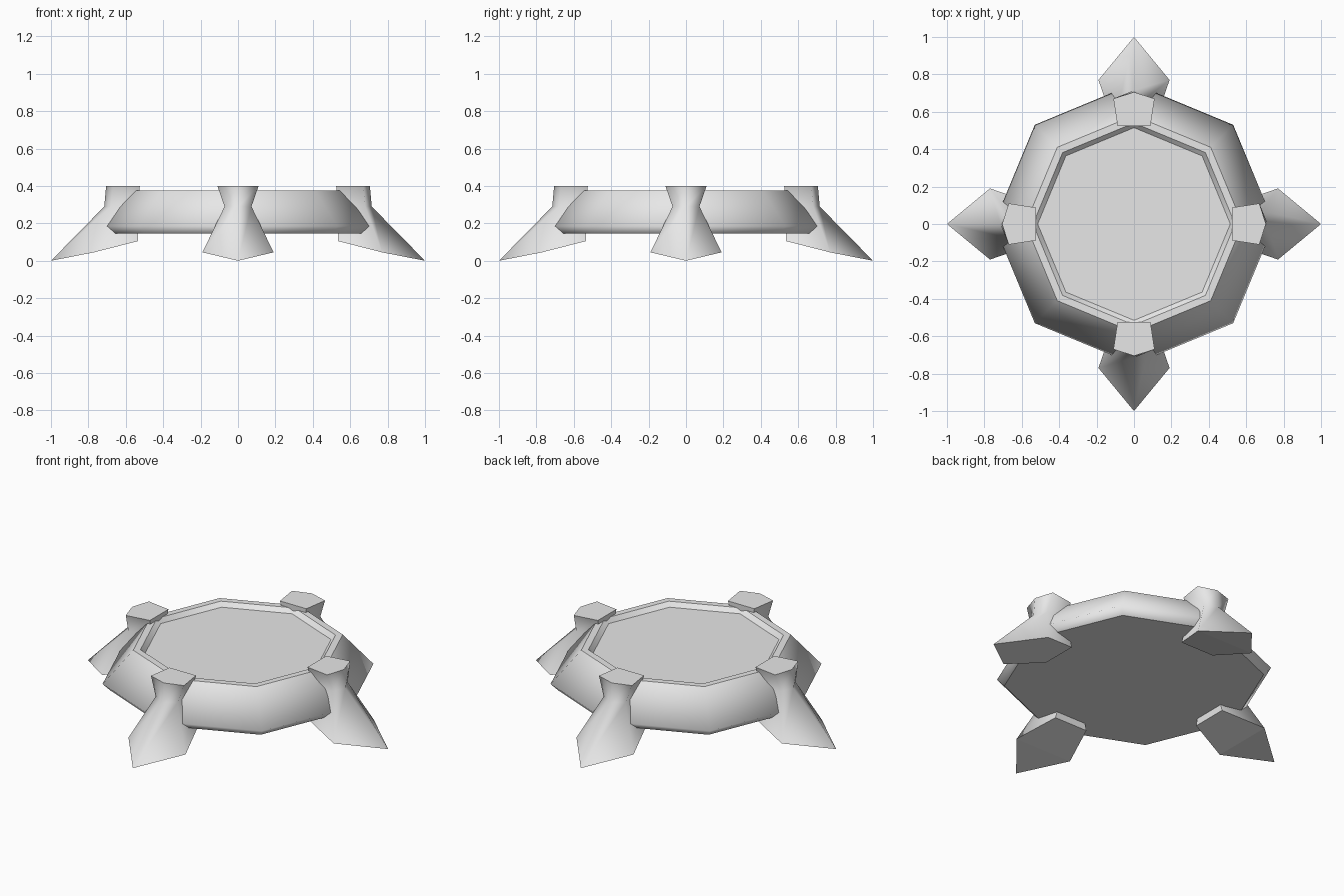
import bpy
import bmesh
from math import pi, cos, sin
from mathutils import Vector, Matrix

cube = bpy.data.objects.get("Cube")
if cube:
    bpy.data.objects.remove(cube, do_unlink=True)

grey = bpy.data.materials.new("light_grey")
grey.use_nodes = True
colour = (0.8, 0.8, 0.8, 1)
grey.diffuse_color = colour
grey.node_tree.nodes["Principled BSDF"].inputs["Base Color"].default_value = colour


def loft(name, rings, sharp_rings=(), flat_side=None, split_base=False):
    """Skin a stack of equal-sized rings (bottom first) and cap both ends."""
    bm = bmesh.new()
    rows = [[bm.verts.new(p) for p in ring] for ring in rings]
    n = len(rows[0])
    for low, high in zip(rows, rows[1:]):
        for i in range(n):
            j = (i + 1) % n
            bm.faces.new((low[i], low[j], high[j], high[i]))
    caps = [bm.faces.new(rows[-1])]
    if split_base:
        # Creased sole: a pointed toe triangle and a heel quad
        b = rows[0]
        caps += [bm.faces.new((b[0], b[4], b[1])),
                 bm.faces.new((b[1], b[4], b[3], b[2]))]
    else:
        caps.append(bm.faces.new(rows[0][::-1]))
    bmesh.ops.recalc_face_normals(bm, faces=bm.faces)
    for f in bm.faces:
        f.smooth = f not in caps
    # Crisp edges around caps, chosen rings and the inner side
    for cap in caps:
        for e in cap.edges:
            e.smooth = False
    for r in sharp_rings:
        for i in range(n):
            bm.edges.get((rows[r][i], rows[r][(i + 1) % n])).smooth = False
    if flat_side:
        for i in flat_side:
            for low, high in zip(rows, rows[1:]):
                bm.edges.get((low[i], high[i])).smooth = False
    mesh = bpy.data.meshes.new(name)
    bm.to_mesh(mesh)
    bm.free()
    mesh.materials.append(grey)
    obj = bpy.data.objects.new(name, mesh)
    bpy.context.collection.objects.link(obj)
    return obj


def octagon(radius, z):
    return [Vector((radius * cos(k * pi / 4), radius * sin(k * pi / 4), z))
            for k in range(8)]


def pentagon(tip, side, inner):
    """Mirrored five-sided ring: outer tip, side pair, inner pair."""
    (tx, tz), (sx, sy, sz), (ix, iy, iz) = tip, side, inner
    return [Vector(p) for p in ((tx, 0, tz), (sx, sy, sz), (ix, iy, iz),
                                (ix, -iy, iz), (sx, -sy, sz))]


# Eight-sided dish with a raised rim and a shallow recessed floor
dish_profile = [(0.71, 0.145), (0.75, 0.185), (0.58, 0.375),
                (0.54, 0.375), (0.515, 0.35)]
loft("dish_body", [octagon(r, z) for r, z in dish_profile], sharp_rings=(2, 3))

# Clawed leg: splayed foot, narrow waist, flared flat top
leg_rings = [
    pentagon((1.0, 0.0), (0.77, 0.19, 0.045), (0.535, 0.11, 0.105)),
    pentagon((0.715, 0.29), (0.68, 0.072, 0.29), (0.53, 0.06, 0.29)),
    pentagon((0.705, 0.4), (0.67, 0.11, 0.4), (0.525, 0.088, 0.4)),
]
for k, place in enumerate(("left", "back", "right", "front")):
    turn = Matrix.Rotation(k * pi / 2, 3, 'Z')
    loft(place + "_leg", [[turn @ p for p in ring] for ring in leg_rings],
         flat_side=(2, 3), split_base=True)
